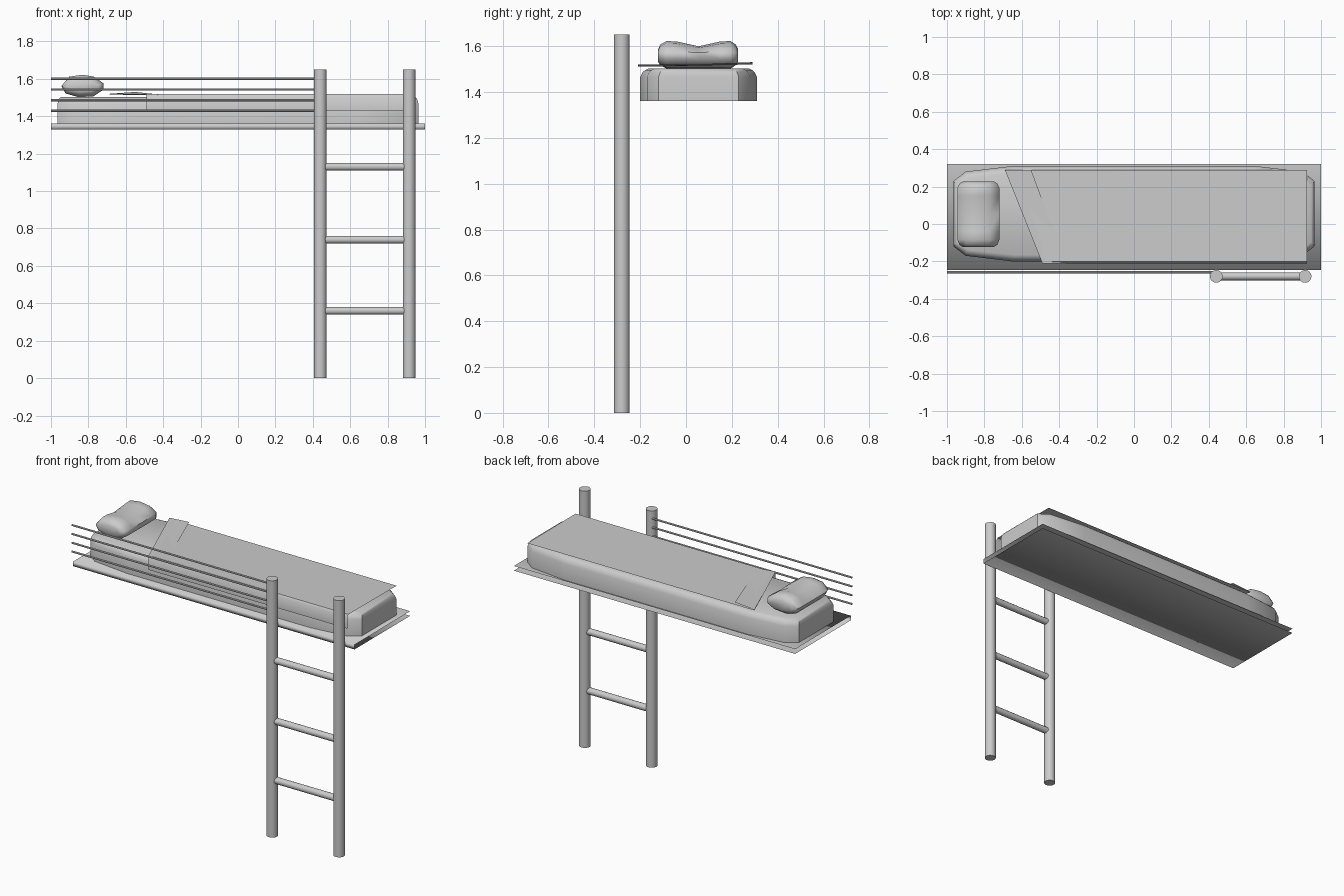
import bpy, math
from mathutils import Vector

if "Cube" in bpy.data.objects:
    bpy.data.objects.remove(bpy.data.objects["Cube"])


def mesh_object(name, verts, faces, angle=40):
    me = bpy.data.meshes.new(name)
    me.from_pydata(verts, [], faces)
    ob = bpy.data.objects.new(name, me)
    bpy.context.collection.objects.link(ob)
    bpy.ops.object.select_all(action='DESELECT')
    ob.select_set(True)
    bpy.context.view_layer.objects.active = ob
    bpy.ops.object.shade_smooth_by_angle(angle=math.radians(angle))
    return ob


def rod(name, a, b, radius, sides=16):
    a, b = Vector(a), Vector(b)
    bpy.ops.mesh.primitive_cylinder_add(vertices=sides, radius=radius,
                                        depth=(b - a).length, location=(a + b) / 2)
    ob = bpy.context.object
    ob.name = name
    ob.rotation_euler = (b - a).to_track_quat('Z', 'Y').to_euler()
    bpy.ops.object.shade_smooth_by_angle(angle=math.radians(40))


def loft(name, rings, cap_start=True, angle=40):
    n = len(rings[0])
    verts = [p for r in rings for p in r]
    faces = [(k * n + i, k * n + (i + 1) % n, (k + 1) * n + (i + 1) % n, (k + 1) * n + i)
             for k in range(len(rings) - 1) for i in range(n)]
    faces.append(tuple(range(len(verts) - n, len(verts))))
    if cap_start:
        faces.append(tuple(reversed(range(n))))
    return mesh_object(name, verts, faces, angle)


def sheet(name, left, right, angle=180):
    n = len(left)
    return mesh_object(name, left + right,
                       [(i, n + i, n + i + 1, i + 1) for i in range(n - 1)], angle)


# Bed board: folded sheet, open at the back and the ends
board = [(0.32, 1.36), (-0.245, 1.36), (-0.245, 1.33), (0.32, 1.33)]
sheet("bed_board", [(-1, y, z) for y, z in board], [(1, y, z) for y, z in board])

# Mattress: chamfered outline with a rounded top edge
quarter = [(0.965, 0.175), (0.9, 0.225), (0.65, 0.255)]
outline = quarter + [(-x, y) for x, y in reversed(quarter)]
outline += [(-x, -y) for x, y in outline]
loft("mattress", [[(x * (1 - d * 0.5), 0.055 + y * (1 - d * 4), z) for x, y in outline]
                  for z, d in ((1.36, 0), (1.465, 0), (1.485, 0.01), (1.495, 0.02), (1.502, 0.035))],
     cap_start=False)

# Blanket: slanted head edge, draped over the front side
drape = [(0.29, 1.515), (-0.2, 1.518), (-0.21, 1.505), (-0.21, 1.43)]
sheet("blanket", [(-0.49 - 0.4 * (y + 0.21), y, z) for y, z in drape],
      [(0.925, y, z) for y, z in drape], 50)

# Turned-back blanket flap
sheet("blanket_fold", [(-0.69, 0.29, 1.52), (-0.49, -0.21, 1.52)],
      [(-0.55, 0.29, 1.53), (-0.365, -0.21, 1.51)])

# Pillow: octagonal sections along y with a dip in the middle
section = [(-0.112, 0.0), (-0.07, 0.05), (0, 0.06), (0.06, 0.05),
           (0.112, 0.015), (0.112, -0.02), (0.06, -0.055), (-0.02, -0.06), (-0.09, -0.04)]
stations = [(-0.122, 0.75, 0.4), (-0.112, 0.9, 0.75), (-0.085, 1, 1), (-0.04, 1, 0.97), (0.055, 1, 0.62),
            (0.15, 1, 0.97), (0.195, 1, 1), (0.217, 0.9, 0.75), (0.227, 0.75, 0.4)]
loft("pillow", [[(-0.832 + x * sx, y, 1.562 + z * (sz if z > 0 else max(sz, 0.5) if sx < 1 else 1))
                 for x, z in section] for y, sx, sz in stations], angle=60)

# Ladder posts
for side, x in (("left", 0.44), ("right", 0.915)):
    rod(f"ladder_post_{side}", (x, -0.28, 0), (x, -0.28, 1.65), 0.034)

# Ladder rungs
for i, z in enumerate((0.36, 0.74, 1.13)):
    rod(f"ladder_rung_{i + 1}", (0.465, -0.28, z), (0.89, -0.28, z), 0.021, 12)

# Guard rails
for i, z in enumerate((1.43, 1.486, 1.543, 1.6)):
    rod(f"guard_rail_{i + 1}", (-1, -0.258, z), (0.42, -0.258, z), 0.006, 8)
